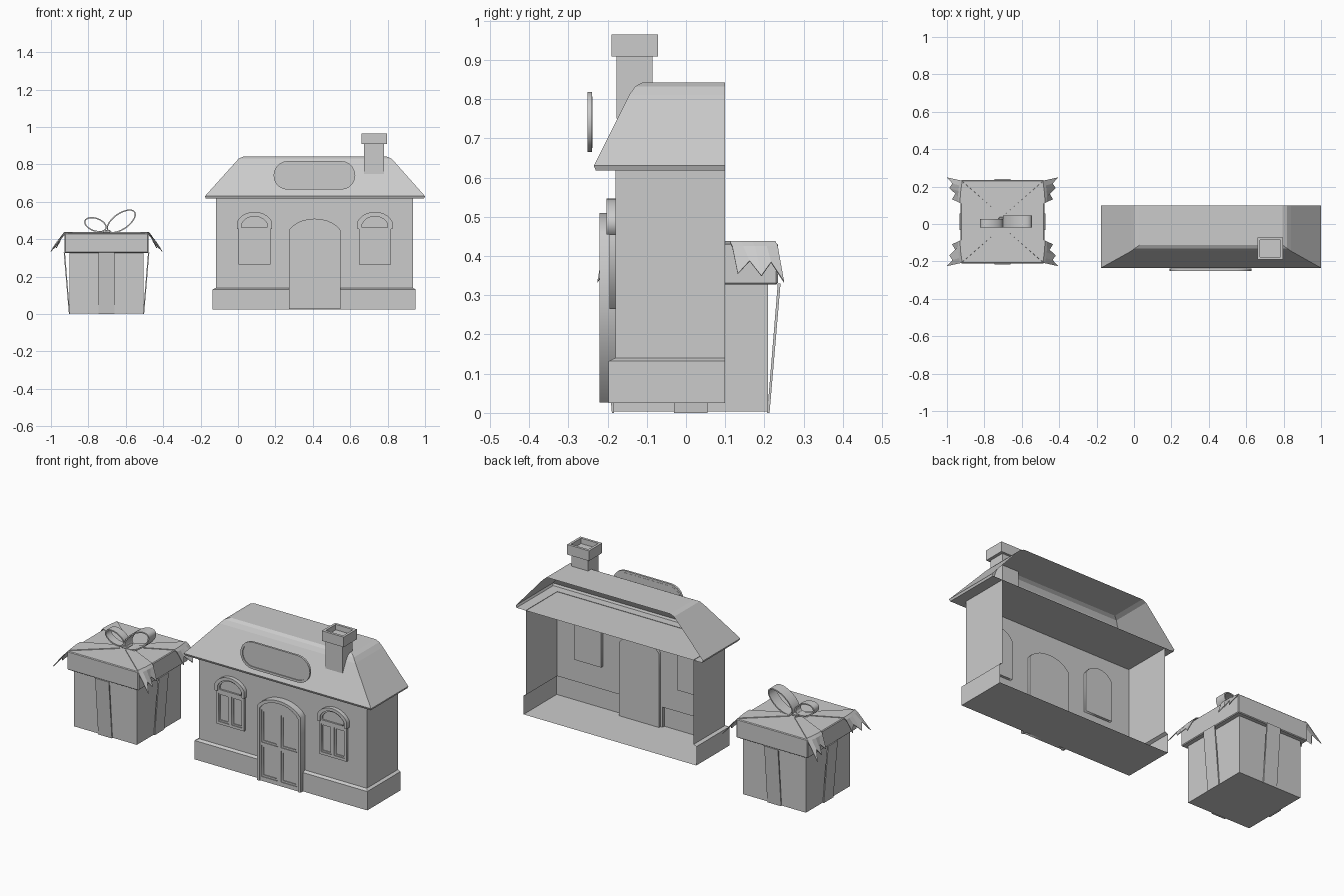
import bpy, bmesh
from math import cos, sin, pi, radians

if "Cube" in bpy.data.objects:
    bpy.data.objects.remove(bpy.data.objects["Cube"])

BACK = 0.10          # open rear plane of the house
HX = 0.41            # house centre line
GX, GY = -0.703, 0.012   # gift centre


def make(name, verts, faces):
    me = bpy.data.meshes.new(name)
    me.from_pydata(verts, [], faces)
    ob = bpy.data.objects.new(name, me)
    bpy.context.collection.objects.link(ob)
    return ob


def box(name, x0, x1, y0, y1, z0, z1, bevel=0):
    v = [(x, y, z) for z in (z0, z1) for x, y in ((x0, y0), (x1, y0), (x1, y1), (x0, y1))]
    f = [(3, 2, 1, 0), (4, 5, 6, 7)] + [(i, (i + 1) % 4, (i + 1) % 4 + 4, i + 4) for i in range(4)]
    ob = make(name, v, f)
    if bevel:
        m = ob.modifiers.new("bevel", 'BEVEL')
        m.width, m.segments = bevel, 1
    return ob


def open_shell(name, rings):
    """Loft three-sided rings (x0, x1, front y, z); the back stays open."""
    v, f = [], []
    for x0, x1, y, z in rings:
        v += [(x0, BACK, z), (x0, y, z), (x1, y, z), (x1, BACK, z)]
    for r in range(len(rings) - 1):
        for i in range(3):
            a = r * 4 + i
            f.append((a, a + 1, a + 5, a + 4))
    f.append((3, 2, 1, 0))
    return v, f


def panel(name, outlines, y0, y1):
    """Flat x-z outline (later outlines are holes) extruded from y0 to y1."""
    cu = bpy.data.curves.new(name, 'CURVE')
    cu.dimensions, cu.fill_mode, cu.extrude = '2D', 'BOTH', (y1 - y0) / 2
    for pts in outlines:
        sp = cu.splines.new('POLY')
        sp.points.add(len(pts) - 1)
        for p, (x, z) in zip(sp.points, pts):
            p.co = (x, z, 0, 1)
        sp.use_cyclic_u = True
    ob = bpy.data.objects.new(name, cu)
    bpy.context.collection.objects.link(ob)
    ob.location.y, ob.rotation_euler.x = (y0 + y1) / 2, pi / 2
    bpy.ops.object.select_all(action='DESELECT')
    ob.select_set(True)
    bpy.context.view_layer.objects.active = ob
    bpy.ops.object.convert(target='MESH')


def rect(x0, x1, z0, z1):
    return [(x0, z0), (x1, z0), (x1, z1), (x0, z1)]


def arc(cx, hw, zs, zt, n=10):
    """Low arch from right to left."""
    a0 = radians(25)
    pts = []
    for i in range(n + 1):
        a = a0 + (pi - 2 * a0) * i / n
        pts.append((cx + hw * cos(a) / cos(a0), zs + (zt - zs) * (sin(a) - sin(a0)) / (1 - sin(a0))))
    return pts


def arch(cx, hw, z0, zs, zt):
    return [(cx - hw, z0), (cx + hw, z0)] + arc(cx, hw, zs, zt)


def stadium(x0, x1, z0, z1, n=10):
    r, zc = (z1 - z0) / 2, (z0 + z1) / 2
    right = [(x1 - r + r * cos(a), zc + r * sin(a)) for a in [-pi / 2 + pi * i / n for i in range(n + 1)]]
    left = [(x0 + r - r * cos(a), zc - r * sin(a)) for a in [-pi / 2 + pi * i / n for i in range(n + 1)]]
    return right + left


# House walls and plinth, one thin shell open at the rear
v, f = open_shell("walls", [(-0.135, 0.95, -0.197, 0.025), (-0.135, 0.95, -0.197, 0.132),
                            (-0.118, 0.935, -0.18, 0.14), (-0.118, 0.935, -0.18, 0.62)])
make("house_walls", v, f)

# Hipped roof with softened ridge and flat soffit
rings = [(-0.172, 0.995, -0.23, 0.618), (-0.177, 1.0, -0.235, 0.63), (-0.015, 0.84, -0.145, 0.81),
         (0.005, 0.818, -0.13, 0.832), (0.03, 0.795, -0.112, 0.842)]
v, f = open_shell("roof", rings)
n = len(v)
make("roof", v, f + [(n - 4, n - 3, n - 2, n - 1)])

# Chimney with hollow cap
box("chimney_shaft", 0.675, 0.78, -0.177, -0.085, 0.75, 0.915)
cap = box("chimney_cap", 0.66, 0.797, -0.19, -0.072, 0.908, 0.965)
bm = bmesh.new()
bm.from_mesh(cap.data)
bm.normal_update()
top = [fc for fc in bm.faces if fc.normal.z > 0.9]
bmesh.ops.inset_region(bm, faces=top, thickness=0.02)
bmesh.ops.inset_region(bm, faces=top, thickness=0.001, depth=-0.03)
bm.to_mesh(cap.data)
bm.free()

# Blank sign board in front of the roof
panel("sign_board", [stadium(0.20, 0.615, 0.675, 0.807)], -0.246, -0.238)
panel("sign_rim", [stadium(0.19, 0.627, 0.665, 0.818), stadium(0.203, 0.614, 0.678, 0.805)], -0.251, -0.239)

# Arched windows
for side, cx in (("left", HX - 0.322), ("right", HX + 0.322)):
    panel(side + "_window_back", [arch(cx, 0.083, 0.27, 0.49, 0.54)], -0.185, -0.165)
    panes = [rect(cx + a, cx + b, 0.28, 0.44) for a, b in ((-0.075, -0.009), (0.009, 0.075))]
    panel(side + "_window_frame", [arch(cx, 0.086, 0.265, 0.49, 0.54),
                                   arch(cx, 0.068, 0.462, 0.482, 0.523)] + panes, -0.195, -0.18)
    for a, b in ((-0.075, -0.009), (0.009, 0.075)):
        panel(side + "_pane_trim", [rect(cx + a, cx + b, 0.28, 0.44),
                                    rect(cx + a + 0.008, cx + b - 0.008, 0.288, 0.432)], -0.191, -0.18)
    hood = [(cx + 0.093, 0.455)] + arc(cx, 0.093, 0.495, 0.547)
    hood += [(cx - 0.093, 0.455), (cx - 0.076, 0.455)] + arc(cx, 0.076, 0.485, 0.53)[::-1]
    panel(side + "_window_hood", [hood + [(cx + 0.076, 0.455)]], -0.203, -0.18)

# Double door
panel("door_back", [arch(HX, 0.125, 0.027, 0.445, 0.5)], -0.205, -0.165)
holes = [rect(HX + a, HX + b, c, d) for a, b in ((-0.112, -0.01), (0.01, 0.112))
         for c, d in ((0.05, 0.228), (0.245, 0.43))]
panel("door_frame", [arch(HX, 0.13, 0.026, 0.445, 0.5)] + holes, -0.214, -0.195)
for x0, z0, x1, z1 in [(h[0][0], h[0][1], h[2][0], h[2][1]) for h in holes]:
    panel("door_panel_trim", [rect(x0, x1, z0, z1),
                              rect(x0 + 0.01, x1 - 0.01, z0 + 0.01, z1 - 0.01)], -0.21, -0.2)
trim = [(HX + 0.137, 0.026)] + arc(HX, 0.137, 0.45, 0.51)
trim += [(HX - 0.137, 0.026), (HX - 0.122, 0.026)] + arc(HX, 0.122, 0.438, 0.494)[::-1]
panel("door_surround", [trim + [(HX + 0.122, 0.026)]], -0.22, -0.18)

# Gift box and lid
box("gift_box", GX - 0.197, GX + 0.197, GY - 0.197, GY + 0.197, 0.003, 0.34)
box("gift_lid", GX - 0.224, GX + 0.224, GY - 0.222, GY + 0.222, 0.327, 0.433, 0.004)

# Leaning ribbon strips, one per side
for i in range(4):
    c, s = cos(i * pi / 2), sin(i * pi / 2)
    prof = [(0.195, 0.0), (0.201, 0.0), (0.229, 0.33), (0.222, 0.33)]
    v = [(GX + c * d - s * w, GY + s * d + c * w, z) for w in (-0.043, 0.043) for d, z in prof]
    fs = [(3, 2, 1, 0), (4, 5, 6, 7)] + [(k, (k + 1) % 4, (k + 1) % 4 + 4, k + 4) for k in range(4)]
    make("side_ribbon", v, fs)

# Ribbon tails over the four corners with zigzag ends
edge = [(0.226, 0.10), (0.226, 0.128), (0.224, 0.158), (0.22, 0.188), (0.216, 0.216)]
tips = [(0.27, 0.12, 0.355), (0.252, 0.15, 0.388), (0.285, 0.18, 0.35), (0.268, 0.205, 0.385), (0.30, 0.238, 0.335)]
for sx in (-1, 1):
    for sy in (-1, 1):
        rows = [[(0.04 - 0.006 * k, 0.01 + 0.008 * k, 0.438) for k in range(5)],
                [(x, y, 0.438) for x, y in edge],
                [(x + 0.012, y + 0.006, 0.425) for x, y in edge], tips]
        v = [(GX + sx * x, GY + sy * y, z) for row in rows for x, y, z in row]
        fs = []
        for r in range(3):
            for k in range(4):
                a = r * 5 + k
                q = (a, a + 5, a + 6, a + 1)
                fs.append(q if sx * sy > 0 else q[::-1])
        t = make("ribbon_tail", v, fs)
        m = t.modifiers.new("thick", 'SOLIDIFY')
        m.thickness = 0.004

# Bow: two tilted loops
for name, cx, cz, a, b, tilt, y0, y1 in (
        ("bow_loop_left", -0.762, 0.478, 0.063, 0.037, -20, -0.02, 0.027),
        ("bow_loop_right", -0.624, 0.496, 0.09, 0.045, 35, -0.02, 0.046)):
    t = radians(tilt)
    loops = []
    for k in (0, 0.007):
        loops.append([(cx + (a - k) * cos(u) * cos(t) - (b - k) * sin(u) * sin(t),
                       cz + (a - k) * cos(u) * sin(t) + (b - k) * sin(u) * cos(t))
                      for u in [2 * pi * i / 28 for i in range(28)]])
    panel(name, loops, y0, y1)
    bpy.ops.object.shade_smooth_by_angle(angle=radians(30))
box("bow_knot", GX - 0.022, GX + 0.022, GY - 0.03, GY + 0.025, 0.43, 0.45, 0.006)
